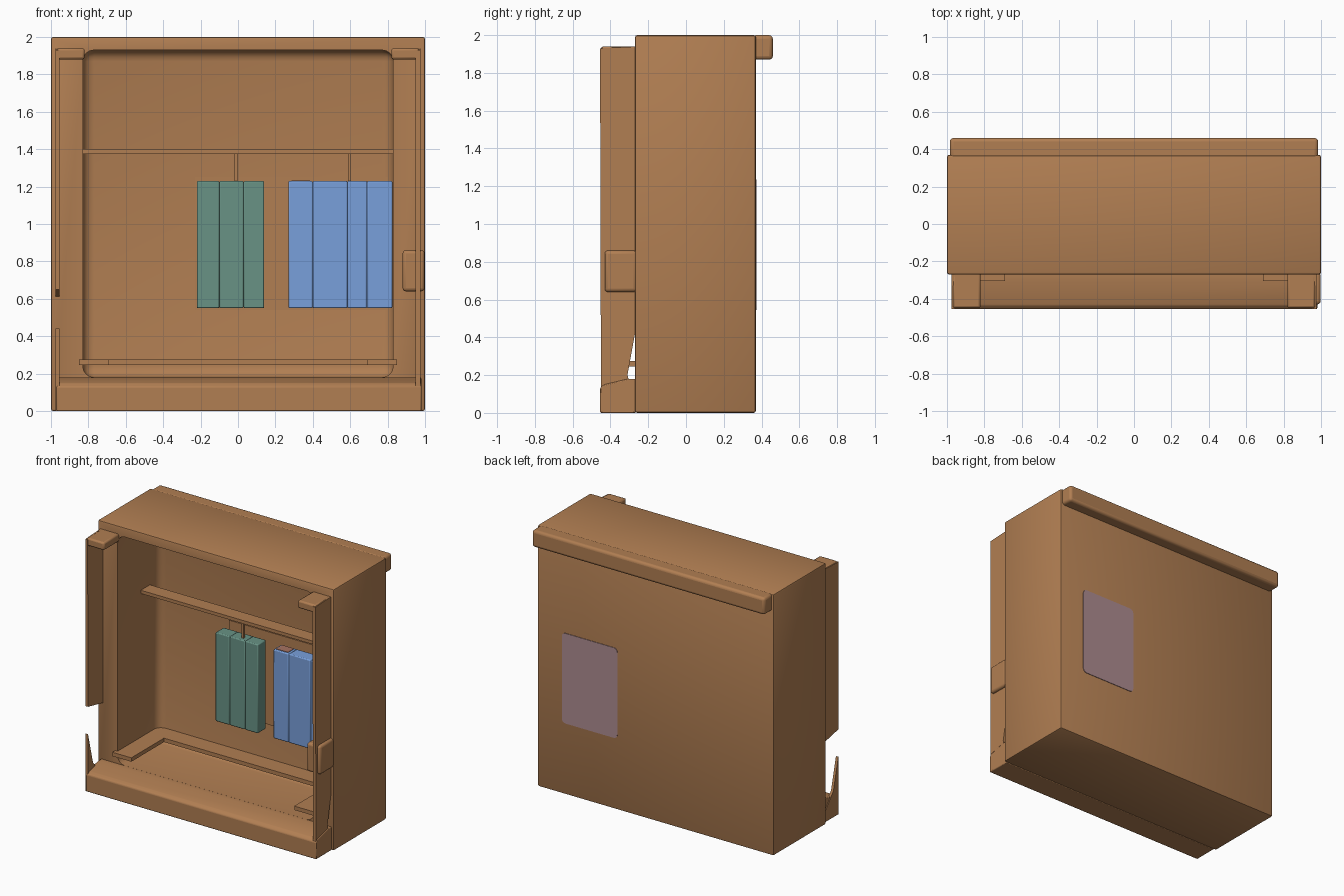
import bpy, bmesh
from mathutils import Vector

old = bpy.data.objects.get("Cube")
if old:
    bpy.data.objects.remove(old, do_unlink=True)


def material(name, r, g, b):
    m = bpy.data.materials.new(name)
    m.use_nodes = True
    m.diffuse_color = (r, g, b, 1)
    m.node_tree.nodes["Principled BSDF"].inputs["Base Color"].default_value = (r, g, b, 1)
    return m


WOOD = material("warm wood", 0.44, 0.21, 0.085)
GREEN = material("muted green", 0.14, 0.29, 0.235)
BLUE = material("soft blue", 0.19, 0.35, 0.71)
MAUVE = material("mauve", 0.42, 0.26, 0.28)
ROSE = material("dusty rose", 0.38, 0.17, 0.12)


def finish(name, bm, mat, bevel=0.0, segments=2):
    bmesh.ops.recalc_face_normals(bm, faces=bm.faces[:])
    mesh = bpy.data.meshes.new(name)
    bm.to_mesh(mesh)
    bm.free()
    mesh.materials.append(mat)
    ob = bpy.data.objects.new(name, mesh)
    bpy.context.collection.objects.link(ob)
    if bevel:
        mod = ob.modifiers.new("rounding", "BEVEL")
        mod.width, mod.segments = bevel, segments
    return ob


def box(name, x, y, z, mat=WOOD, bevel=0.0, segments=2):
    bm = bmesh.new()
    bmesh.ops.create_cube(bm, size=1)
    for v in bm.verts:
        v.co = Vector(r[0] if c < 0 else r[1] for r, c in zip((x, y, z), v.co))
    return finish(name, bm, mat, bevel, segments)


def side_profile(name, yz, x0, x1, mat=WOOD, bevel=0.0):
    """Extrude a (y, z) outline along x."""
    bm = bmesh.new()
    face = bm.faces.new([bm.verts.new((x0, y, z)) for y, z in yz])
    ext = bmesh.ops.extrude_face_region(bm, geom=[face])["geom"]
    bmesh.ops.translate(bm, vec=(x1 - x0, 0, 0),
                        verts=[g for g in ext if isinstance(g, bmesh.types.BMVert)])
    return finish(name, bm, mat, bevel)


def mirror_x(ob):
    ob.modifiers.new("mirror", "MIRROR")
    return ob


# Cabinet shell with a rounded open cavity
cabinet = box("cabinet", (-1, 1), (-0.27, 0.37), (0, 2), bevel=0.012)
cavity = box("cavity_cutter", (-0.83, 0.83), (-0.6, 0.23), (0.18, 1.93), bevel=0.06, segments=4)
cavity.hide_render = True
cavity.hide_viewport = False
cut = cabinet.modifiers.new("cavity", "BOOLEAN")
cut.object, cut.solver = cavity, "EXACT"
bpy.context.view_layer.update()
baked = bpy.data.meshes.new_from_object(cabinet.evaluated_get(bpy.context.evaluated_depsgraph_get()))
cabinet.modifiers.clear()
cabinet.data = baked
bpy.data.objects.remove(cavity, do_unlink=True)

# Rear top moulding
box("rear_moulding", (-0.985, 0.985), (0.35, 0.46), (1.87, 2), bevel=0.02, segments=3)

# Front lip along the bottom
side_profile("front_lip", [(-0.455, 0), (-0.455, 0.13), (-0.435, 0.15), (-0.31, 0.18),
                           (-0.265, 0.18), (-0.265, 0)], -0.97, 0.98, bevel=0.006)

# Side jamb panels: the left one is whole, the right one is broken
side_profile("left_jamb", [(-0.45, 0.01), (-0.455, 1.93), (-0.26, 1.94), (-0.27, 0.42),
                           (-0.31, 0.2), (-0.27, 0.06)], 0.95, 0.975)
side_profile("right_jamb_upper", [(-0.45, 0.65), (-0.455, 1.93), (-0.26, 1.94), (-0.26, 0.61)],
             -0.975, -0.955)
side_profile("right_jamb_lower", [(-0.45, 0), (-0.45, 0.44), (-0.39, 0.2), (-0.27, 0.06),
                                  (-0.27, 0)], -0.975, -0.955)
mirror_x(box("jamb_cap", (0.82, 0.97), (-0.45, -0.26), (1.88, 1.94), bevel=0.012))

# Latch block on the left jamb
box("latch", (0.88, 0.998), (-0.43, -0.26), (0.64, 0.86), bevel=0.018, segments=3)

# Raised floor rim
mirror_x(box("side_ledge", (0.69, 0.85), (-0.305, 0.23), (0.245, 0.275)))
box("rear_ledge", (-0.69, 0.69), (0.09, 0.235), (0.245, 0.275))

# Rail, hooks and shallow backing board
box("rail", (-0.86, 0.86), (0.01, 0.12), (1.375, 1.4))
for i, x in enumerate((-0.01, 0.595)):
    box(f"hanger_{i + 1}", (x - 0.008, x + 0.008), (0.07, 0.086), (1.22, 1.38))
box("backing_board", (-0.23, 0.83), (0.222, 0.235), (0.54, 1.25))


# Hanging panels, each set split into vertical folds
def folds(name, edges, mat):
    for i, (a, b) in enumerate(zip(edges, edges[1:])):
        box(f"{name}_{i + 1}", (a, b), (0.04, 0.14), (0.55, 1.23), mat, bevel=0.007)


folds("green_garment", (-0.22, -0.1, 0.03, 0.14), GREEN)
folds("blue_garment", (0.27, 0.4, 0.585, 0.69, 0.825), BLUE)
box("garment_top", (0.285, 0.385), (0.055, 0.13), (1.228, 1.233), ROSE)

# Patch on the outside of the back, with rounded corners
bm = bmesh.new()
bmesh.ops.create_cube(bm, size=1)
bmesh.ops.scale(bm, vec=(0.47, 0.008, 0.69), verts=bm.verts)
bmesh.ops.translate(bm, vec=(0.555, 0.37, 0.89), verts=bm.verts)
corners = [e for e in bm.edges if abs(e.verts[0].co.y - e.verts[1].co.y) > 0.005]
bmesh.ops.bevel(bm, geom=corners, offset=0.03, segments=3, affect="EDGES", profile=0.5)
finish("rear_patch", bm, MAUVE)

# Soft shading with crisp corners
bpy.ops.object.select_all(action="DESELECT")
for ob in bpy.context.collection.objects:
    if ob.type == "MESH":
        ob.select_set(True)
        bpy.context.view_layer.objects.active = ob
bpy.ops.object.shade_smooth_by_angle(angle=0.6)
